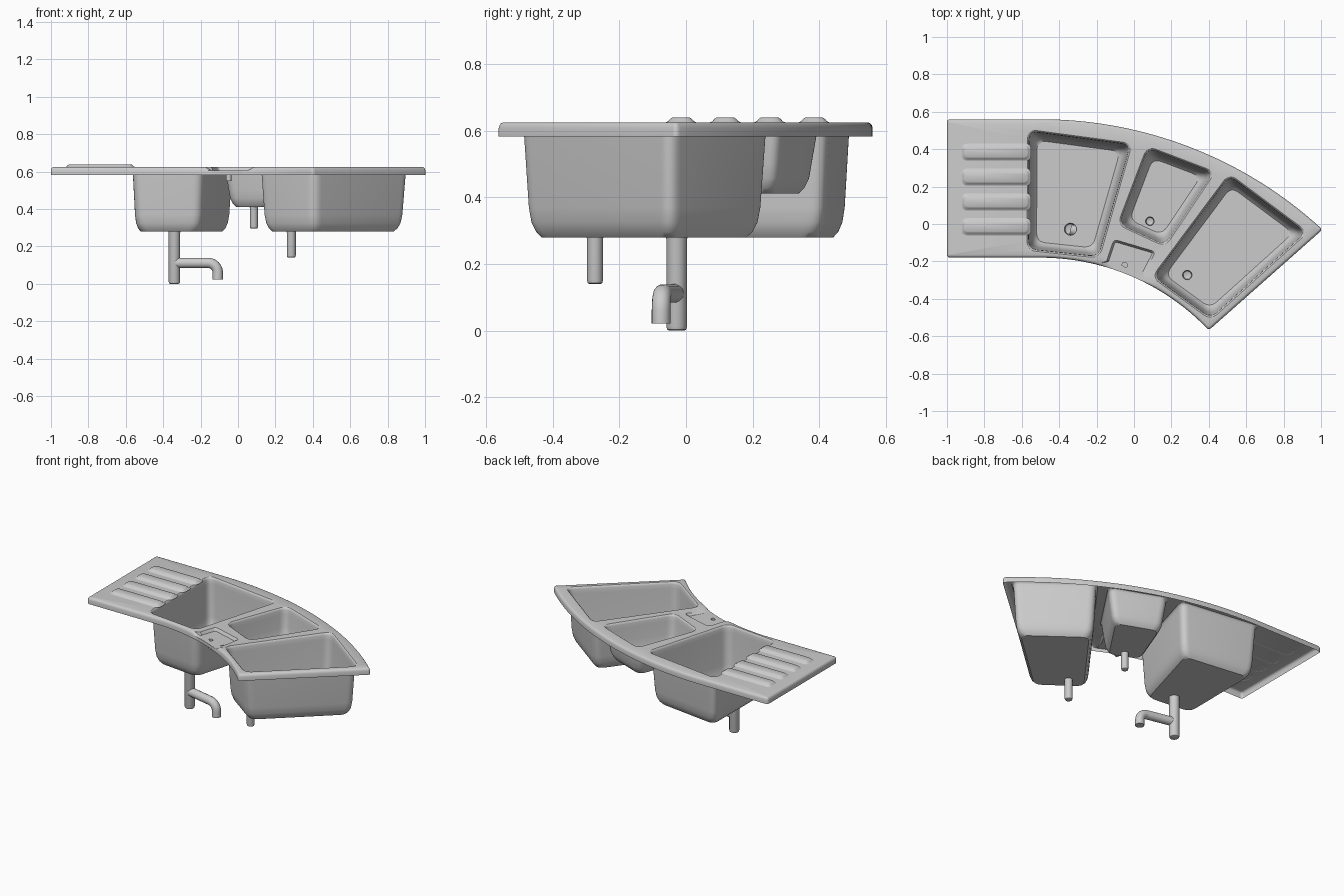
import bpy, bmesh, math
from mathutils import Vector

cube = bpy.data.objects.get("Cube")
if cube:
    bpy.data.objects.remove(cube, do_unlink=True)

TOP, SKIRT, LEDGE = 0.625, 0.583, 0.606


def inset(points, d):
    """Move a counter-clockwise loop inwards by d with mitred corners."""
    result = []
    for i, p in enumerate(points):
        u = (p - points[i - 1]).normalized()
        v = (points[(i + 1) % len(points)] - p).normalized()
        n = Vector((-u.y - v.y, u.x + v.x)).normalized()
        result.append(p + n * d / max(0.2, n.dot(Vector((-u.y, u.x)))))
    return result


def rounded(points, size, steps=6):
    """Round every clear corner of a loop; leave gentle bends alone."""
    result = []
    for i, p in enumerate(points):
        u = (points[i - 1] - p).normalized()
        v = (points[(i + 1) % len(points)] - p).normalized()
        if u.angle(-v) < math.radians(25):
            result.append(p)
            continue
        a, b = p + u * size, p + v * size
        for k in range(steps + 1):
            t = k / steps
            result.append(a * (1 - t) ** 2 + p * 2 * t * (1 - t) + b * t * t)
    return result


def circle(x, y, r, n=24):
    return [Vector((x + r * math.cos(math.tau * k / n), y + r * math.sin(math.tau * k / n)))
            for k in range(n)]


def add_loop(bm, points, z):
    verts = [bm.verts.new((p.x, p.y, z)) for p in points]
    for i, v in enumerate(verts):
        bm.edges.new((verts[i - 1], v))
    return verts


def loft(bm, rings):
    """Skin a list of (points, z) rings; return the vertex loops."""
    loops = [add_loop(bm, pts, z) for pts, z in rings]
    for a, b in zip(loops, loops[1:]):
        for i in range(len(a)):
            bm.faces.new((a[i - 1], a[i], b[i], b[i - 1]))
    return loops


def fill(bm, *loops):
    edges = [bm.edges.get((l[i - 1], l[i])) for l in loops for i in range(len(l))]
    bmesh.ops.triangle_fill(bm, use_beauty=True, use_dissolve=False,
                            edges=edges, normal=(0, 0, 1))


def smooth(obj):
    bpy.ops.object.select_all(action='DESELECT')
    obj.select_set(True)
    bpy.context.view_layer.objects.active = obj
    bpy.ops.object.shade_smooth_by_angle(angle=math.radians(40))


def finish(bm, name):
    bmesh.ops.recalc_face_normals(bm, faces=bm.faces)
    if sum(f.normal.z * f.calc_area() for f in bm.faces) < 0:
        bmesh.ops.reverse_faces(bm, faces=bm.faces)
    mesh = bpy.data.meshes.new(name)
    bm.to_mesh(mesh)
    bm.free()
    obj = bpy.data.objects.new(name, mesh)
    bpy.context.collection.objects.link(obj)
    smooth(obj)


def bend(start, end, x):
    """Height of an arc that leaves start level and passes through end."""
    dx, dy = end[0] - start[0], end[1] - start[1]
    r = (dx * dx + dy * dy) / (2 * abs(dy))
    return start[1] - r + math.sqrt(r * r - (x - start[0]) ** 2)


def arc(start, end, x0, x1, n, lift=0.0):
    xs = [x0 + (x1 - x0) * k / n for k in range(n + 1)]
    return [Vector((x, bend(start, end, x) + lift)) for x in xs]


def dip_front(bm):
    """Lower the front rim where the tap ledge runs out over it."""
    for v in bm.verts:
        if -0.165 < v.co.x < 0.06 and v.co.y < -0.2 and v.co.z > LEDGE:
            v.co.z = LEDGE


# Curved outline of the worktop
FRONT = ((-0.5, -0.18), (0.4, -0.568))
BACK = ((-0.5, 0.56), (1.008, -0.03))
outline = [Vector((-1, -0.18))] + arc(*FRONT, -0.5, 0.4, 28)
outline += arc(*BACK, 1.008, -0.5, 32) + [Vector((-1, 0.56))]
outline = rounded(outline, 0.018, 4)

# Basin: name, corners, floor height, drain x, y, radius, pipe end
basins = [
    ("right_basin", ((-0.565, -0.135), (-0.19, -0.175), (-0.018, 0.425), (-0.562, 0.498)),
     0.28, (-0.34, -0.028, 0.031), 0),
    ("centre_basin", ((-0.08, 0), (0.165, -0.113), (0.425, 0.275), (0.075, 0.408)),
     0.412, (0.085, 0.015, 0.022), 0.295),
    ("left_basin", ((0.105, -0.283), (0.41, -0.505), (0.92, -0.045), (0.51, 0.26)),
     0.28, (0.285, -0.273, 0.024), 0.14),
]

# Tap ledge outline
ledge = arc(*FRONT, -0.15, 0.045, 6, 0.024)
ledge += [Vector((0.115, -0.148)), Vector((-0.108, -0.082))]
ledge_rim = rounded(ledge, 0.025)


def basin_ring(corners, d):
    return rounded(inset([Vector(c) for c in corners], d), 0.05)


# Worktop deck with rolled edge
bm = bmesh.new()
edge = [(0, SKIRT), (0, 0.608), (0.003, 0.617), (0.007, 0.622), (0.014, TOP)]
rim = loft(bm, [(inset(outline, d), z) for d, z in edge])[-1]
holes = [add_loop(bm, basin_ring(b[1], -0.007), TOP) for b in basins]
holes.append(add_loop(bm, ledge_rim, TOP))
fill(bm, rim, *holes)
dip_front(bm)
finish(bm, "worktop")

# Basins with drain pipes
for name, corners, floor, (dx, dy, r), end in basins:
    bm = bmesh.new()
    profile = [(-0.007, TOP), (-0.002, TOP - 0.004), (0.001, TOP - 0.014),
               (0.003, SKIRT), (0.014, floor + 0.09), (0.02, floor + 0.045),
               (0.031, floor + 0.016), (0.044, floor)]
    bowl = loft(bm, [(basin_ring(corners, d), z) for d, z in profile])
    pipe = loft(bm, [(circle(dx, dy, r * s), z) for s, z in
                     ((1.05, floor), (1, floor - 0.006), (1, end + 0.012),
                      (0.9, end + 0.003), (0.7, end))])
    fill(bm, bowl[-1], pipe[0])
    bm.faces.new(pipe[-1])
    finish(bm, name)

# Recessed tap ledge with tap hole and fixing hole
bm = bmesh.new()
tray = loft(bm, [(ledge_rim, TOP), (inset(ledge_rim, 0.004), TOP - 0.006),
                 (inset(ledge_rim, 0.011), LEDGE)])
holes = []
for x, y, r, depth in ((-0.05, -0.22, 0.015, 0.55), (0.055, -0.275, 0.004, 0.595)):
    tube = loft(bm, [(circle(x, y, r, 16), z) for z in (LEDGE, depth)])
    bm.faces.new(tube[-1])
    holes.append(tube[0])
fill(bm, tray[-1], *holes)
dip_front(bm)
finish(bm, "tap_ledge")

# Drainer ridges
for i in range(4):
    y = -0.015 + 0.133 * i
    bm = bmesh.new()
    base = [Vector(c) for c in ((-0.925, y - 0.048), (-0.55, y - 0.048),
                                (-0.55, y + 0.048), (-0.925, y + 0.048))]
    rings = loft(bm, [(rounded(inset(base, d), 0.035 - d * 0.6), z) for d, z in
                      ((0, TOP - 0.001), (0.009, TOP + 0.003), (0.015, 0.635), (0.021, 0.639))])
    bm.faces.new(rings[-1])
    finish(bm, f"drainer_ridge_{i + 1}")

# Overflow branch pipe
curve = bpy.data.curves.new("branch_pipe", 'CURVE')
curve.dimensions = '3D'
curve.bevel_depth = 0.028
curve.bevel_resolution = 5
curve.use_fill_caps = True
path = [(-0.34, -0.03, 0.112), (-0.16, -0.069, 0.112)]
for k in range(1, 7):
    a = math.pi / 2 * k / 6
    path.append((-0.16 + 0.052 * math.sin(a), -0.069 - 0.006 * math.sin(a),
                 0.06 + 0.052 * math.cos(a)))
path.append((-0.108, -0.075, 0.022))
spline = curve.splines.new('POLY')
spline.points.add(len(path) - 1)
for point, co in zip(spline.points, path):
    point.co = (*co, 1)
branch = bpy.data.objects.new("branch_pipe", curve)
bpy.context.collection.objects.link(branch)
bpy.ops.object.select_all(action='DESELECT')
branch.select_set(True)
bpy.context.view_layer.objects.active = branch
bpy.ops.object.convert(target='MESH')
smooth(bpy.context.view_layer.objects.active)
